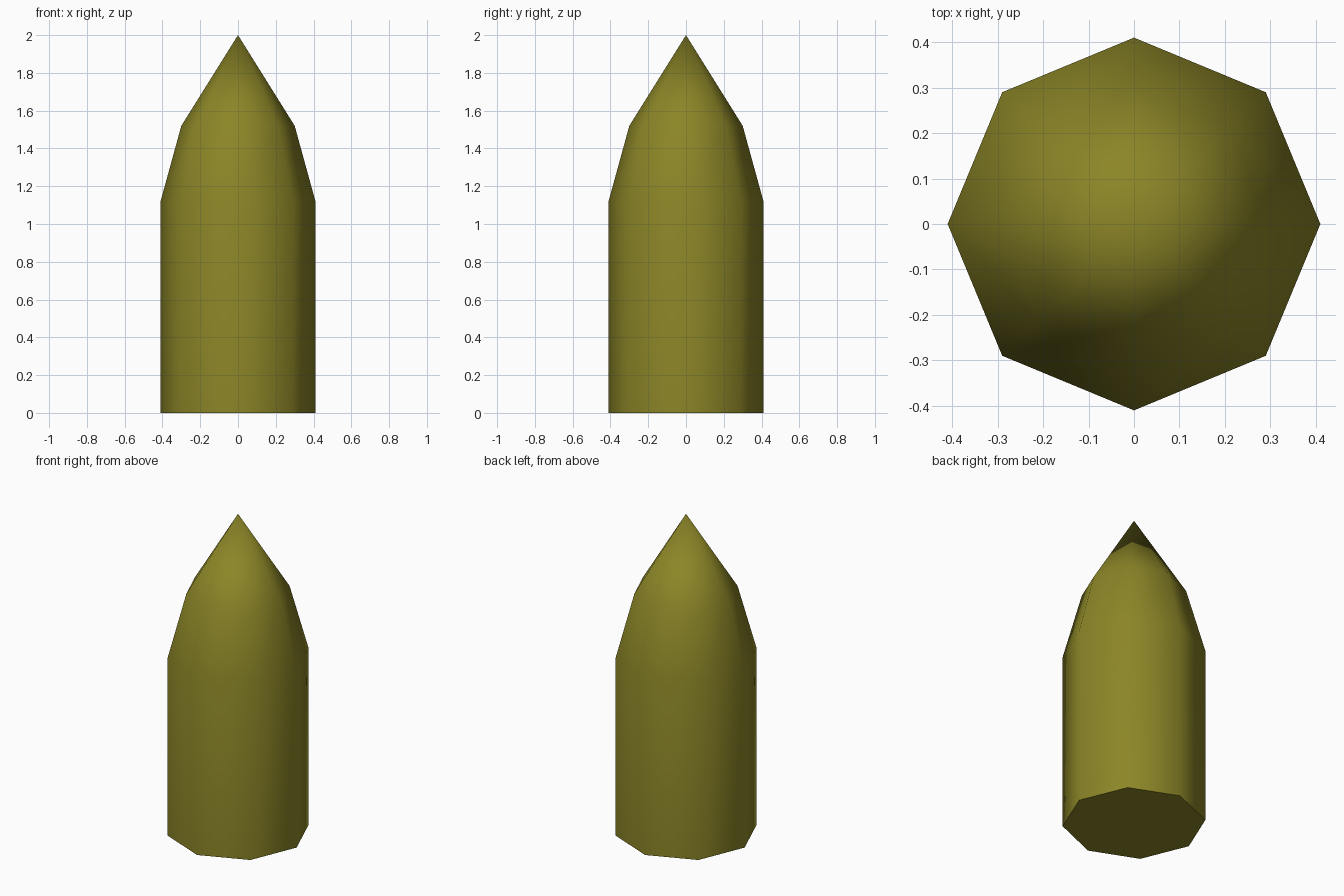
import bpy, bmesh, math

if "Cube" in bpy.data.objects:
    bpy.data.objects.remove(bpy.data.objects["Cube"])

SIDES = 8
RINGS = [(0.41, 0.0), (0.41, 1.12), (0.30, 1.52)]  # radius, height
TIP = 2.0

# Olive paint
mat = bpy.data.materials.new("olive")
mat.diffuse_color = (0.26, 0.236, 0.02, 1)
mat.use_nodes = True
mat.node_tree.nodes["Principled BSDF"].inputs["Base Color"].default_value = mat.diffuse_color

# Pointed eight-sided body: flat base, straight wall, two-step nose
bm = bmesh.new()
rings = [[bm.verts.new((r * math.cos(i * math.tau / SIDES),
                        r * math.sin(i * math.tau / SIDES), z))
          for i in range(SIDES)] for r, z in RINGS]
tip = bm.verts.new((0, 0, TIP))
bm.faces.new(rings[0][::-1])
for i in range(SIDES):
    j = (i + 1) % SIDES
    for low, high in zip(rings, rings[1:]):
        bm.faces.new((low[i], low[j], high[j], high[i]))
    bm.faces.new((rings[-1][i], rings[-1][j], tip))

mesh = bpy.data.meshes.new("pointed_body")
bm.to_mesh(mesh)
bm.free()
mesh.materials.append(mat)
body = bpy.data.objects.new("pointed_body", mesh)
bpy.context.collection.objects.link(body)

# Smooth sides, sharp base rim
bpy.context.view_layer.objects.active = body
body.select_set(True)
bpy.ops.object.shade_smooth_by_angle(angle=math.radians(65))
